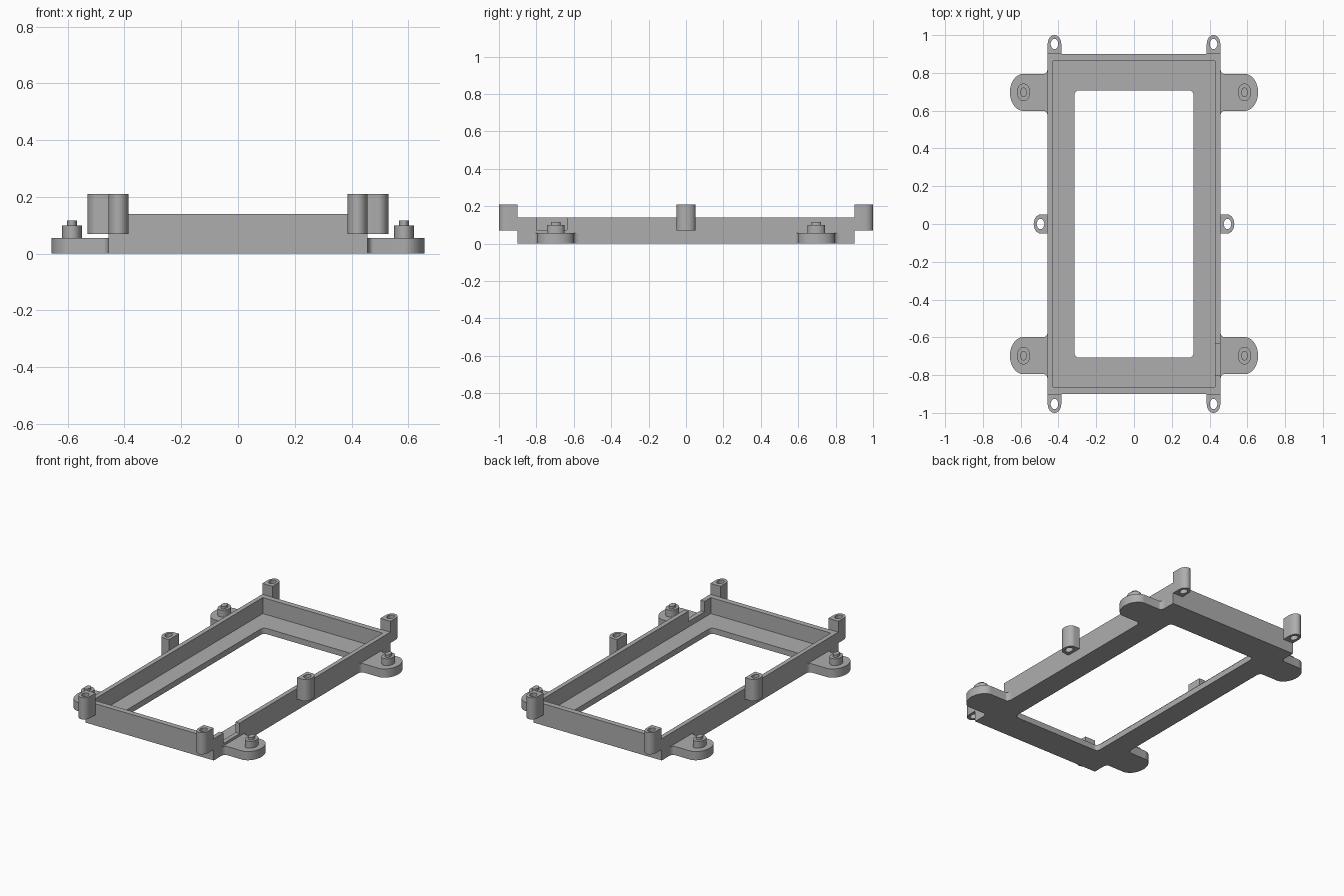
import bpy, bmesh
from math import pi, cos, sin

old = bpy.data.objects.get("Cube")
if old:
    bpy.data.objects.remove(old, do_unlink=True)

grey = bpy.data.materials.new("plain grey")
grey.use_nodes = True
GREY = (0.42, 0.42, 0.42, 1)
grey.diffuse_color = GREY
grey.node_tree.nodes["Principled BSDF"].inputs["Base Color"].default_value = GREY

HX, HY, TOP = 0.457, 0.9, 0.14       # frame half sizes and wall height
FLOOR, EAR_TOP = 0.037, 0.056


def arc(cx, cy, rx, ry, a0, a1, n=16):
    """Points along an elliptical arc, angles in degrees."""
    angles = [(a0 + (a1 - a0) * i / n) * pi / 180 for i in range(n + 1)]
    return [(cx + rx * cos(a), cy + ry * sin(a)) for a in angles]


def ellipse(cx, cy, rx, ry):
    return arc(cx, cy, rx, ry, 0, 360, 40)[:-1]


def rect(x0, x1, y0, y1):
    return [(x0, y0), (x1, y0), (x1, y1), (x0, y1)]


def prism(name, loops, z0, z1, smooth=True):
    """Extrude an outline, with any further loops as holes."""
    bm = bmesh.new()
    edges = []
    for loop in loops:
        vs = [bm.verts.new((x, y, z0)) for x, y in loop]
        edges += [bm.edges.new((v, vs[i - 1])) for i, v in enumerate(vs)]
    if len(loops) == 1:
        bm.faces.new(vs)
    else:
        bmesh.ops.triangle_fill(bm, edges=edges, use_beauty=True)
    ext = bmesh.ops.extrude_face_region(bm, geom=bm.faces[:], use_keep_orig=True)
    for g in ext["geom"]:
        if isinstance(g, bmesh.types.BMVert):
            g.co.z = z1
    bmesh.ops.recalc_face_normals(bm, faces=bm.faces[:])
    mesh = bpy.data.meshes.new(name)
    bm.to_mesh(mesh)
    bm.free()
    mesh.materials.append(grey)
    ob = bpy.data.objects.new(name, mesh)
    bpy.context.collection.objects.link(ob)
    if smooth:
        bpy.ops.object.select_all(action="DESELECT")
        ob.select_set(True)
        bpy.context.view_layer.objects.active = ob
        bpy.ops.object.shade_smooth_by_angle(angle=pi / 6)
    return ob


def cut(target, cutter):
    mod = target.modifiers.new("cut", "BOOLEAN")
    mod.operation, mod.solver, mod.object = "DIFFERENCE", "EXACT", cutter
    cutter.hide_render = True
    bpy.context.view_layer.objects.active = target
    bpy.ops.object.modifier_apply(modifier=mod.name)
    bpy.data.objects.remove(cutter, do_unlink=True)


# Tray frame: block, pocket, rounded opening, and a notch in the left wall
frame = prism("tray_frame", [rect(-HX, HX, -HY, HY)], 0, TOP, False)
cut(frame, prism("pocket_cutter", [rect(-0.428, 0.428, -0.864, 0.864)], FLOOR, 0.3, False))
ox, oy, r = 0.315, 0.708, 0.025
opening = []
for sx, sy, a in ((1, 1, 0), (-1, 1, 90), (-1, -1, 180), (1, -1, 270)):
    opening += arc(sx * (ox - r), sy * (oy - r), r, r, a, a + 90, 6)
cut(frame, prism("opening_cutter", [opening], -0.1, 0.2, False))
cut(frame, prism("notch_cutter", [rect(0.40, 0.5, -0.8, -0.635)], 0.072, 0.3, False))


def place(loop, sx, sy):
    return [(sx * x, sy * y) for x, y in loop]


# Ear outline: filleted root and rounded tip
EX, EY, EW = 0.585, 0.697, 0.098
fx, fy = 0.02, 0.03
ear = arc(HX + fx, EY - EW - fy, fx, fy, 180, 90, 6)
ear += arc(EX, EY, 0.072, EW, -90, 90, 28)
ear += arc(HX + fx, EY + EW + fy, fx, fy, 270, 180, 6)

for sx, side in ((1, "left"), (-1, "right")):
    for sy, end in ((1, "back"), (-1, "front")):
        tag = f"{end}_{side}"
        prism("ear_" + tag, [place(ear, sx, sy)], 0, EAR_TOP)
        prism("peg_" + tag, [ellipse(sx * EX, sy * EY, 0.035, 0.047)], EAR_TOP, 0.1)
        prism("pin_" + tag, [ellipse(sx * EX, sy * EY, 0.017, 0.026)], 0.1, 0.116)
        # Corner screw post, flat against the end wall
        post = [(0.457, HY)] + arc(0.421, 0.953, 0.036, 0.047, 0, 180) + [(0.385, HY)]
        prism("corner_post_" + tag,
              [place(post, sx, sy), ellipse(sx * 0.421, sy * 0.953, 0.02, 0.027)],
              0.07, 0.21)
    # Middle screw post, flat against the side wall
    post = [(HX, -0.05)] + arc(0.495, 0, 0.036, 0.05, -90, 90) + [(HX, 0.05)]
    prism("side_post_" + side,
          [place(post, sx, 1), ellipse(sx * 0.495, 0, 0.02, 0.027)], 0.07, 0.21)
